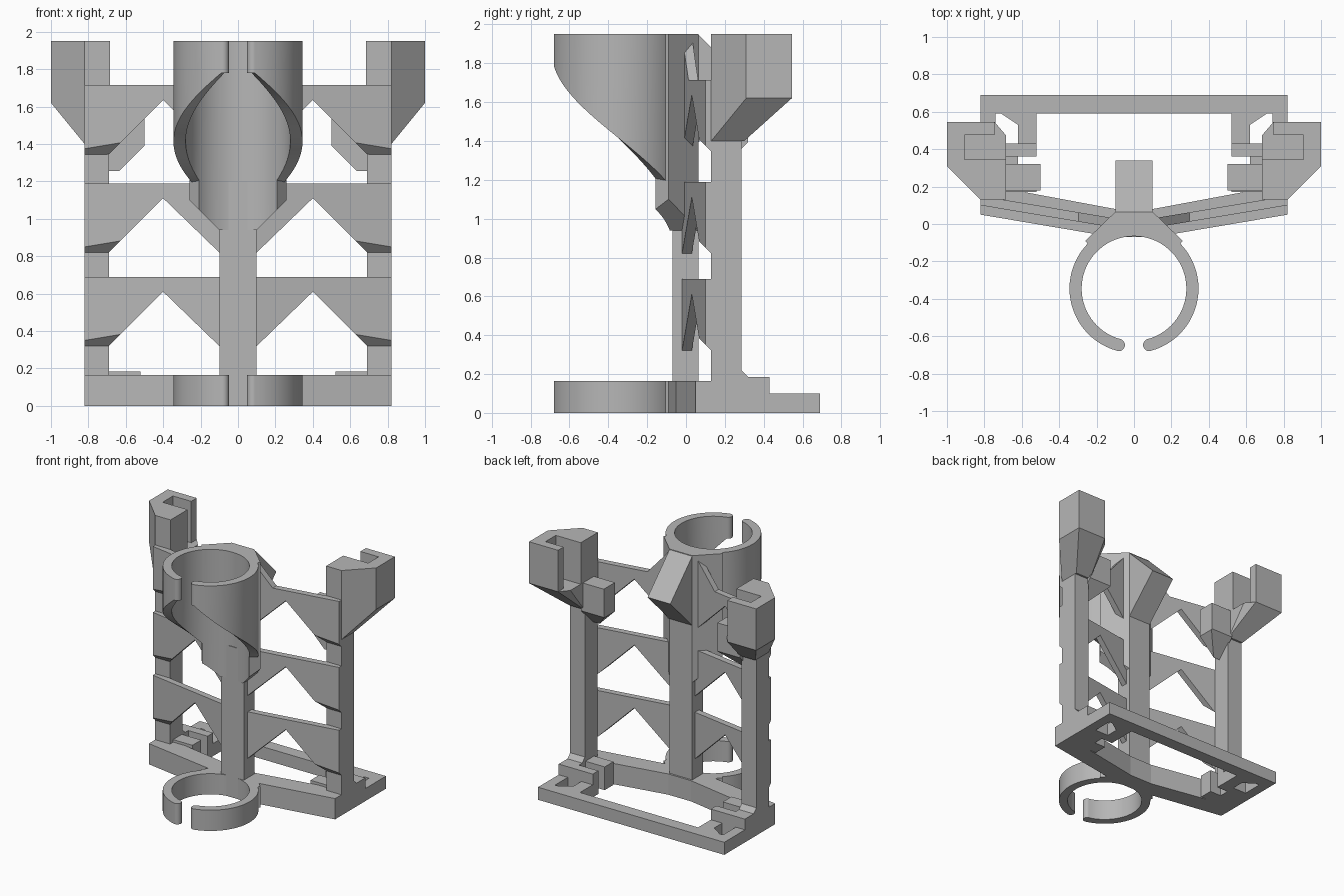
import bpy, bmesh, math
from mathutils import Vector

cube = bpy.data.objects.get("Cube")
if cube:
    bpy.data.objects.remove(cube, do_unlink=True)

grey = bpy.data.materials.new("plain_grey")
grey.use_nodes = True
GREY = (0.47, 0.47, 0.47, 1)
grey.diffuse_color = GREY
grey.node_tree.nodes["Principled BSDF"].inputs["Base Color"].default_value = GREY


def finish(name, bm, mirror=False, smooth=False):
    bmesh.ops.recalc_face_normals(bm, faces=bm.faces)
    me = bpy.data.meshes.new(name)
    bm.to_mesh(me)
    bm.free()
    me.materials.append(grey)
    ob = bpy.data.objects.new(name, me)
    bpy.context.collection.objects.link(ob)
    if mirror:
        mod = ob.modifiers.new("mirror", "MIRROR")
        mod.use_mirror_merge = False
    if smooth:
        bpy.ops.object.select_all(action="DESELECT")
        ob.select_set(True)
        bpy.context.view_layer.objects.active = ob
        bpy.ops.object.shade_smooth_by_angle(angle=math.radians(30))
    return ob


# Placement rules for an outline (a, b) swept over t
def plan(a, b, t): return (a, b, t)
def side(a, b, t): return (t, a, b)
def slanted(a, b, t): return (a, t - 0.037 + 0.167 * a, b)


def prism(name, pts, lo, hi, place=plan, cuts=(), mirror=True, smooth=False):
    bm = bmesh.new()
    ends = [[bm.verts.new(place(a, b, t)) for a, b in pts] for t in (lo, hi)]
    bm.faces.new(ends[0])
    bm.faces.new(ends[1])
    n = len(pts)
    for i in range(n):
        j = (i + 1) % n
        bm.faces.new((ends[0][i], ends[0][j], ends[1][j], ends[1][i]))
    # each cut removes everything on the normal's side and caps the opening
    for co, no in cuts:
        res = bmesh.ops.bisect_plane(
            bm, geom=bm.verts[:] + bm.edges[:] + bm.faces[:], plane_co=co,
            plane_no=Vector(no).normalized(), clear_outer=True)
        edges = [e for e in res["geom_cut"] if isinstance(e, bmesh.types.BMEdge)]
        bmesh.ops.contextual_create(bm, geom=edges)
    return finish(name, bm, mirror, smooth)


def box(name, x, y, z, mirror=True):
    pts = [(x[0], y[0]), (x[1], y[0]), (x[1], y[1]), (x[0], y[1])]
    return prism(name, pts, z[0], z[1], mirror=mirror)


# Split clamp rings around a vertical axis
CY, R_IN, R_OUT, GAP = -0.345, 0.28, 0.345, 15


def polar(r, deg):
    a = math.radians(deg)
    return r * math.sin(a), CY - r * math.cos(a)


def clamp(name, top, bottom):
    bm = bmesh.new()
    rows = []
    for i in range(67):
        deg = GAP + (360 - 2 * GAP) * i / 66
        zb = bottom(min(deg, 360 - deg))
        rows.append([bm.verts.new((*polar(r, deg), z)) for r, z in
                     ((R_IN, zb), (R_OUT, zb), (R_OUT, top), (R_IN, top))])
    for p, q in zip(rows, rows[1:]):
        for k in range(4):
            m = (k + 1) % 4
            bm.faces.new((p[k], p[m], q[m], q[k]))
    bm.faces.new(rows[0])
    bm.faces.new(rows[-1])
    finish(name, bm, smooth=True)
    # rounded lips beside the gap
    cx, cy = polar((R_IN + R_OUT) / 2, GAP)
    r = (R_OUT - R_IN) / 2
    circle = [(cx + r * math.cos(math.tau * k / 20), cy + r * math.sin(math.tau * k / 20))
              for k in range(20)]
    prism(name + "_lips", circle, bottom(GAP), top, smooth=True)


clamp("lower_clamp", 0.165, lambda d: 0)
clamp("upper_clamp", 1.95, lambda d: max(1.1, 1.79 - (d - 13) * 0.0049))

# Necks joining the clamps to the spine, hollowed to the clamp's bore
arc = [polar(R_IN, 132 + 96 * k / 16) for k in range(17)]
neck = [(-0.1, 0.065), (0.1, 0.065), (0.26, -0.09)] + arc + [(-0.26, -0.09)]
prism("upper_neck", neck, 0.94, 1.95, mirror=False, smooth=True,
      cuts=[((0.1, 0, 0.94), (1, 0, -1)), ((-0.1, 0, 0.94), (-1, 0, -1))])
prism("lower_neck", neck, 0, 0.165, mirror=False, smooth=True)

# Central spine and the wedge on its back
box("spine", (-0.1, 0.1), (-0.07, 0.065), (0, 1.2), mirror=False)
prism("back_wedge", [(0.03, 1.95), (0.06, 1.95), (0.34, 1.67), (0.06, 1.39), (0.03, 1.39)],
      -0.1, 0.1, side, mirror=False)

# Three tiers of slanted webs with triangular openings
for tier, low in (("lower", 0.32), ("middle", 0.82), ("upper", 1.345)):
    top, apex = low + 0.37, low + 0.29
    prism(tier + "_inner_web",
          [(0.05, low), (0.1, low), (0.4, apex), (0.4, top), (0.05, top)], 0, 0.05, slanted)
    prism(tier + "_outer_web",
          [(0.4, apex), (0.69, low), (0.82, low), (0.82, top), (0.4, top)], 0, 0.05, slanted,
          cuts=[((0, 0.13, low), (0, -1, -1))])
prism("top_gusset", [(0.05, 1.7), (0.31, 1.7), (0.1, 1.94), (0.05, 1.94)], 0, 0.05, slanted)

# Side posts
box("post", (0.69, 0.82), (0.13, 0.285), (0, 1.5))

# Post heads: a flared underside carrying a slotted holder
foot = [(0.685, 0.13), (0.82, 0.13), (0.82, 0.3), (0.685, 0.3)]
rim = [(0.685, 0.13), (0.82, 0.13), (1, 0.31), (1, 0.545), (0.745, 0.545), (0.685, 0.475)]
bm = bmesh.new()
for outline, z in ((foot, 1.4), (rim, 1.62)):
    for x, y in outline:
        bm.verts.new((x, y, z))
bmesh.ops.convex_hull(bm, input=bm.verts[:])
bmesh.ops.dissolve_limit(bm, angle_limit=0.01, verts=bm.verts[:], edges=bm.edges[:])
finish("head_flare", bm, mirror=True)
holder = rim[:5] + [(0.745, 0.475), (0.905, 0.475), (0.905, 0.345), (0.685, 0.345)]
prism("head_holder", holder, 1.62, 1.95)

# Inner brackets on the posts with sloped undersides
prism("post_bracket", [(0.5, 0.18), (0.7, 0.18), (0.7, 0.32), (0.5, 0.32)], 1.19, 1.62,
      cuts=[((0.69, 0, 1.2), (-1, 0, -1)), ((0, 0.285, 1.36), (0, 1, -1))])

# Base frame
prism("base_front_bar", [(0, -0.07), (0.2, -0.055), (0.82, 0.05), (0.82, 0.21), (0.69, 0.19),
                         (0.1, 0.08), (0, 0.08)], 0, 0.165)
box("base_back_bar", (-0.82, 0.82), (0.59, 0.69), (0, 0.1), mirror=False)
box("base_side_rail", (0.74, 0.82), (0.1, 0.69), (0, 0.1))
box("base_inner_rail", (0.52, 0.62), (0.36, 0.6), (0, 0.1))
prism("base_corner_brace", [(0.62, 0.53), (0.74, 0.61), (0.62, 0.61)], 0, 0.1)

# Raised shoes and clips at the post feet
prism("post_shoe", [(0.13, 0), (0.43, 0), (0.43, 0.185), (0.32, 0.185), (0.285, 0.22),
                    (0.13, 0.22)], 0.69, 0.82, side)
box("base_clip", (0.52, 0.7), (0.36, 0.43), (0, 0.185))
box("base_clip_front", (0.52, 0.7), (0.17, 0.28), (0, 0.185))
box("base_clip_floor", (0.62, 0.7), (0.27, 0.37), (0, 0.1))
